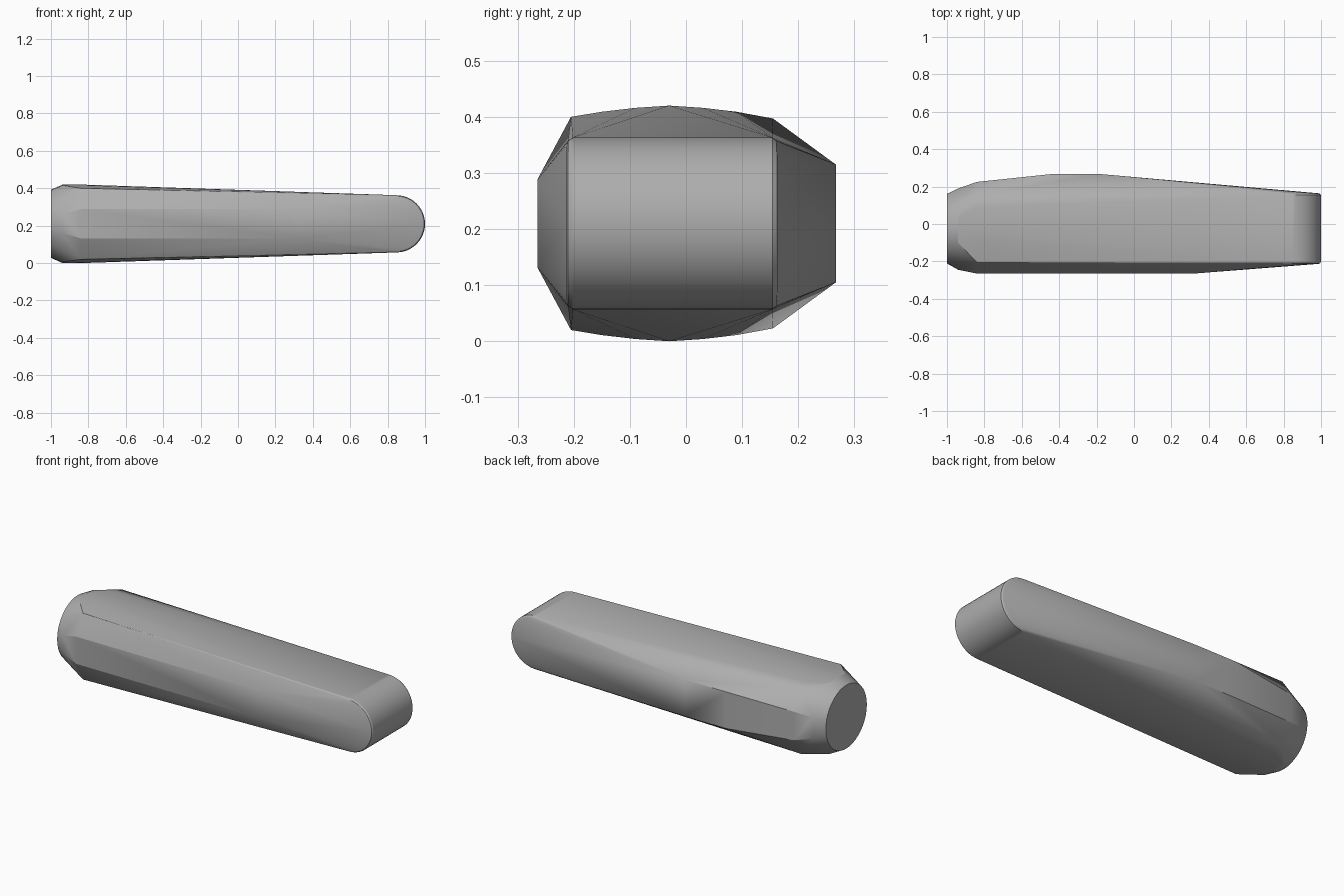
import bpy, bmesh, math

if "Cube" in bpy.data.objects:
    bpy.data.objects.remove(bpy.data.objects["Cube"])

MID = 0.21   # height of the horizontal symmetry plane

grey = bpy.data.materials.new("plain_grey")
grey.diffuse_color = (0.42, 0.42, 0.42, 1)
grey.use_nodes = True
grey.node_tree.nodes["Principled BSDF"].inputs["Base Color"].default_value = grey.diffuse_color

bm = bmesh.new()


def mirrored(x, y, dz):
    """Add a point above and below the middle plane."""
    for s in (1, -1):
        bm.verts.new((x, y, MID + s * dz))


# flat round butt at the left end
for i in range(40):
    a = 2 * math.pi * i / 40
    bm.verts.new((-1, -0.025 + 0.186 * math.cos(a), MID + 0.182 * math.sin(a)))

# shoulder ring just behind the butt
for y, dz in ((-0.245, 0.05), (-0.10, 0.204), (-0.03, 0.209), (0.04, 0.204), (0.19, 0.06)):
    mirrored(-0.94, y, dz)

# widest section: crowned top and bottom
for y, dz in ((-0.265, 0.078), (-0.205, 0.19), (-0.15, 0.199), (-0.09, 0.206),
              (-0.03, 0.21), (0.03, 0.206), (0.09, 0.199), (0.155, 0.187), (0.225, 0.082)):
    mirrored(-0.84, y, dz)

# flat front panel end and the raised back panel
mirrored(0.32, -0.265, 0.078)
mirrored(-0.44, 0.267, 0.105)
mirrored(-0.18, 0.267, 0.105)

# rounded tip: horizontal half cylinder with softened rims
for y, r in ((-0.213, 0.141), (-0.210, 0.148), (-0.202, 0.153),
             (0.154, 0.153), (0.161, 0.148), (0.164, 0.141)):
    for i in range(25):
        a = -math.pi / 2 + math.pi * i / 24
        bm.verts.new((0.847 + r * math.cos(a), y, MID + r * math.sin(a)))

# skin all sections into one closed body
hull = bmesh.ops.convex_hull(bm, input=bm.verts)
unused = [v for v in bm.verts if not v.link_faces]
bmesh.ops.delete(bm, geom=unused, context='VERTS')
bmesh.ops.dissolve_limit(bm, angle_limit=math.radians(0.3), verts=bm.verts, edges=bm.edges)
bmesh.ops.recalc_face_normals(bm, faces=bm.faces)

mesh = bpy.data.meshes.new("tapered_handle")
bm.to_mesh(mesh)
bm.free()
mesh.materials.append(grey)
handle = bpy.data.objects.new("tapered_handle", mesh)
bpy.context.collection.objects.link(handle)
bpy.context.view_layer.objects.active = handle
handle.select_set(True)
bpy.ops.object.shade_smooth_by_angle(angle=math.radians(22))
